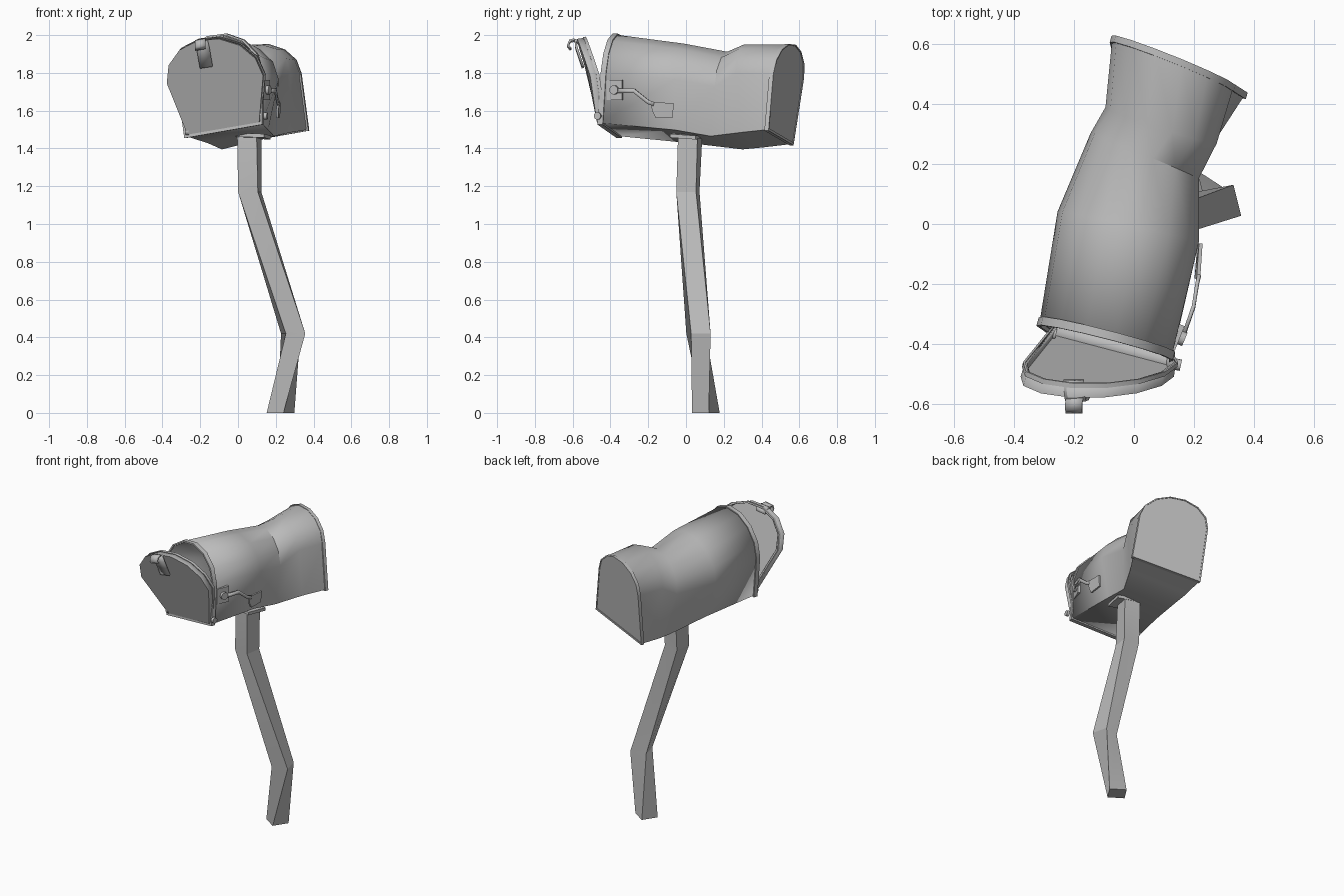
import bpy, bmesh, math
from mathutils import Vector as V, Matrix, Euler

if "Cube" in bpy.data.objects:
    bpy.data.objects.remove(bpy.data.objects["Cube"])

grey = bpy.data.materials.new("weathered_grey")
grey.use_nodes = True
grey.diffuse_color = (0.5, 0.5, 0.5, 1)
grey.node_tree.nodes["Principled BSDF"].inputs["Base Color"].default_value = (0.5, 0.5, 0.5, 1)


def finish(name, bm, angle=32):
    """Turn a bmesh into a named, shaded object."""
    bmesh.ops.recalc_face_normals(bm, faces=bm.faces)
    mesh = bpy.data.meshes.new(name)
    bm.to_mesh(mesh)
    bm.free()
    obj = bpy.data.objects.new(name, mesh)
    bpy.context.collection.objects.link(obj)
    mesh.materials.append(grey)
    bpy.ops.object.select_all(action="DESELECT")
    obj.select_set(True)
    bpy.context.view_layer.objects.active = obj
    bpy.ops.object.shade_smooth_by_angle(angle=math.radians(angle))
    return obj


def loft(name, loops, first=False, last=False, wrap=False, angle=32):
    """Skin a list of matching point loops."""
    bm = bmesh.new()
    rings = [[bm.verts.new(p) for p in loop] for loop in loops]
    n = len(rings[0])
    pairs = list(zip(rings, rings[1:])) + ([(rings[-1], rings[0])] if wrap else [])
    for a, b in pairs:
        for i in range(n):
            j = (i + 1) % n
            bm.faces.new((a[i], a[j], b[j], b[i]))
    if first:
        bm.faces.new(rings[0])
    if last:
        bm.faces.new(rings[-1])
    return finish(name, bm, angle)


def section(centre, floor, shoulder, rise, spring=0.55, steps=7):
    """Outline with a flat floor, straight sides and an arch starting at spring."""
    c, f, s, h = V(centre), V(floor), V(shoulder), V(rise)
    pts = [c - f, c + f]
    for i in range(steps + 1):
        a = math.pi * i / steps
        pts.append(c + s * math.cos(a) + h * (spring + (1.01 - spring) * math.sin(a)))
    return pts


def scaled(loop, k, shift=(0, 0, 0)):
    mid = sum(loop, V()) / len(loop)
    return [mid + (p - mid) * k + V(shift) for p in loop]


def rim(name, loop, out, inn, shift_a, shift_b):
    loft(name, [scaled(loop, out, shift_a), scaled(loop, out, shift_b),
                scaled(loop, inn, shift_b), scaled(loop, inn, shift_a)], wrap=True)


def box(name, size, loc, rot):
    bm = bmesh.new()
    m = Matrix.LocRotScale(V(loc), Euler([math.radians(r) for r in rot]), V(size))
    bmesh.ops.create_cube(bm, size=1, matrix=m)
    return finish(name, bm)


def disc(name, radius, depth, loc, rot):
    bm = bmesh.new()
    m = Matrix.LocRotScale(V(loc), Euler([math.radians(r) for r in rot]), None)
    bmesh.ops.create_cone(bm, cap_ends=True, segments=16, radius1=radius,
                          radius2=radius, depth=depth, matrix=m)
    return finish(name, bm)


def solid(obj, thickness, offset):
    mod = obj.modifiers.new("thickness", "SOLIDIFY")
    mod.thickness, mod.offset = thickness, offset


# Dented box shell, open at the front
front = section((-.075, -.405, 1.50), (.2, -.05, .035), (.22, -.055, .03), (-.035, .04, .497))
belly = section((0, -.02, 1.463), (.16, -.04, .035), (.235, -.05, .035), (-.035, .02, .485))
dent = section((.053, .215, 1.43), (.138, -.085, .035), (.18, -.075, .02), (-.03, .02, .478), .58)
swell = section((.1, .348, 1.445), (.18, -.055, .04), (.185, -.06, .03), (-.015, -.03, .497), .66)
back = section((.157, .5, 1.462), (.215, -.065, .038), (.202, -.08, .01), (-.04, .06, .485), .67)
shell = loft("box_shell", [front, belly, dent, swell, back], last=True)
solid(shell, .01, -1)

# Raised rims at both ends
rim("front_rim", front, 1.03, .975, (-.004, -.012, 0), (.004, .016, 0))
rim("back_rim", back, 1.02, .98, (-.005, -.018, 0), (.001, .004, 0))

# Open door: flat pan with a flange turned towards the box
door = section((-.078, -.422, 1.506), (.19, -.05, .033), (.255, 0, .02), (-.08, -.155, .47))
pan = loft("door", [door, scaled(door, .985, (.01, .045, .01))], first=True)
solid(pan, .009, -1)
rim("door_rim", door, 1.012, .98, (.008, .032, .007), (.011, .048, .01))

# Hinge rivets
for side, spot in (("left", (.147, -.468, 1.572)), ("right", (-.268, -.365, 1.49))):
    disc(side + "_hinge_rivet", .019, .018, spot, (0, 90, -12))


def ribbon(name, path, across, thickness):
    """Flat strip following a path."""
    bm = bmesh.new()
    rows = [[bm.verts.new(V(p) + V(across) * k) for k in (-1, 1)] for p in path]
    for a, b in zip(rows, rows[1:]):
        bm.faces.new((a[0], a[1], b[1], b[0]))
    solid(finish(name, bm), thickness, 0)


# Pull tab hooked over the top of the door
ribbon("door_tab", [(-.168, -.546, 1.83), (-.185, -.58, 1.93), (-.195, -.585, 1.967),
                    (-.2, -.53, 1.965), (-.2, -.522, 1.945)], (.034, 0, .005), .012)
ribbon("door_hook", [(-.195, -.57, 1.96), (-.2, -.595, 1.973), (-.2, -.615, 1.967),
                     (-.2, -.625, 1.942), (-.2, -.61, 1.925)], (.028, 0, .005), .01)

# Signal flag with its bracket, pivot and bent arm
box("flag_bracket", (.03, .088, .105), (.138, -.375, 1.71), (0, 0, -22))
disc("flag_pivot", .024, .03, (.155, -.378, 1.71), (0, 90, -22))
ribbon("flag_arm", [(.165, -.37, 1.705), (.198, -.275, 1.705), (.21, -.2, 1.645),
                    (.217, -.17, 1.635)], (0, .002, .011), .012)
flag = [(.22, -.185, 1.645), (.228, -.065, 1.64), (.222, -.07, 1.565),
        (.215, -.16, 1.56), (.213, -.18, 1.6)]
loft("flag", [[V(p) for p in flag], [V(p) - V((.012, 0, 0)) for p in flag]], True, True)

# Mounting plate under the floor
box("mounting_plate", (.212, .14, .02), (.053, .01, 1.466), (-4, 2, -15))


def square(x, y, z, side, turn):
    return [V((x, y, z)) + Matrix.Rotation(math.radians(turn + 45 + 90 * k), 3, "Z")
            @ V((side * math.sqrt(.5), 0, 0)) for k in range(4)]


# Bent and twisted square post
loft("post", [square(.225, .105, 0, .106, -33), square(.292, .066, .42, .106, 14),
              square(.062, .01, 1.17, .106, -10), square(.06, .022, 1.465, .106, -14)],
     True, True, angle=20)
